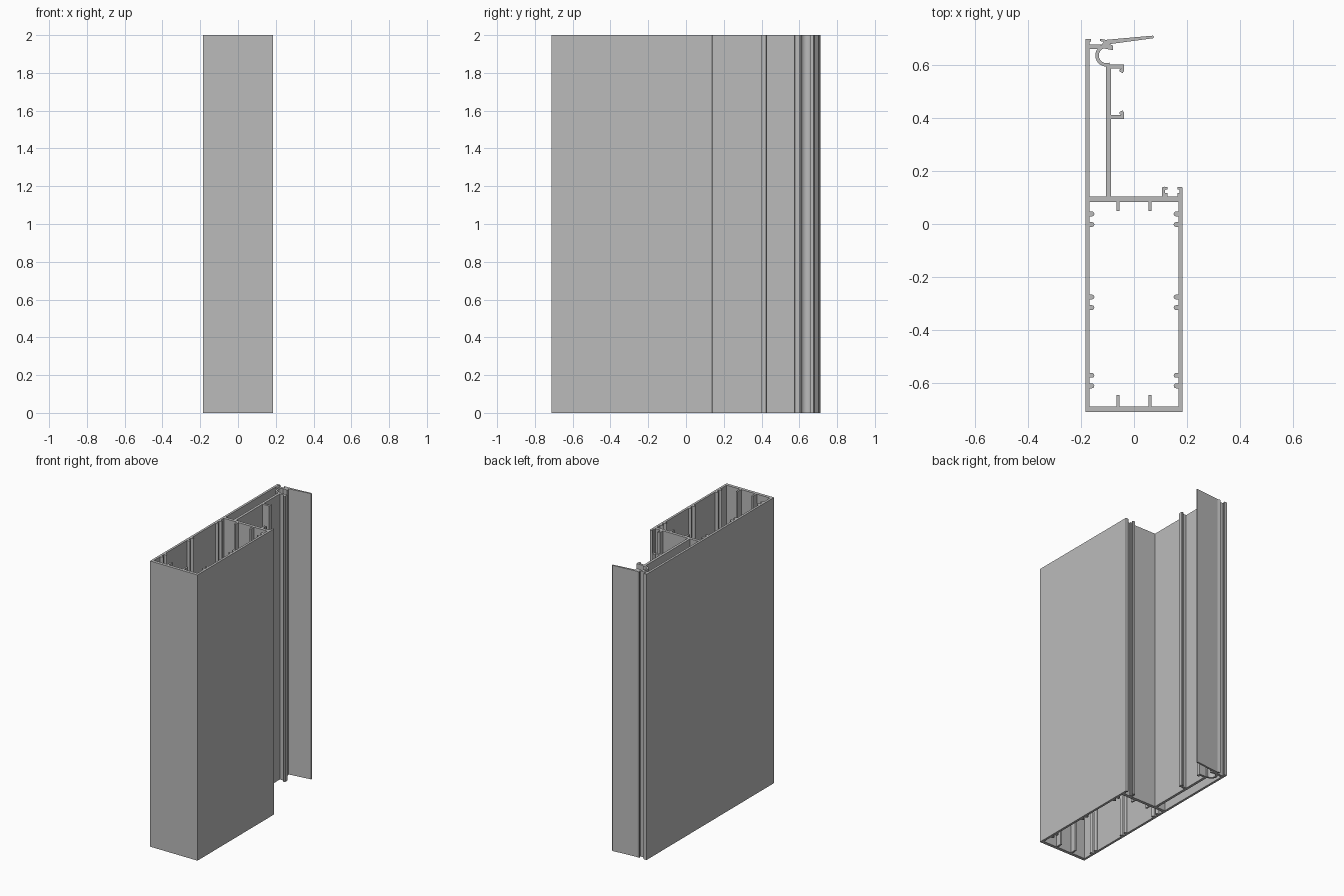
import bpy
from math import cos, sin, radians

HEIGHT = 2.0

cube = bpy.data.objects.get("Cube")
if cube:
    bpy.data.objects.remove(cube, do_unlink=True)

grey = bpy.data.materials.new("plain_grey")
grey.use_nodes = True
GREY = (0.5, 0.5, 0.5, 1)
grey.diffuse_color = GREY
grey.node_tree.nodes["Principled BSDF"].inputs["Base Color"].default_value = GREY


def extrude(name, *outlines, smooth=False):
    """Extrude closed outlines to full height; nested outlines become holes."""
    curve = bpy.data.curves.new(name, "CURVE")
    curve.dimensions = "2D"
    curve.fill_mode = "BOTH"
    curve.extrude = HEIGHT / 2
    for pts in outlines:
        spline = curve.splines.new("POLY")
        spline.points.add(len(pts) - 1)
        for p, (x, y) in zip(spline.points, pts):
            p.co = (x, y, HEIGHT / 2, 1)
        spline.use_cyclic_u = True
    obj = bpy.data.objects.new(name, curve)
    obj.location.z = HEIGHT / 2
    bpy.context.collection.objects.link(obj)
    bpy.ops.object.select_all(action="DESELECT")
    obj.select_set(True)
    bpy.context.view_layer.objects.active = obj
    bpy.ops.object.convert(target="MESH")
    obj = bpy.context.object
    # stand the part on the ground
    low = min(v.co.z for v in obj.data.vertices)
    for v in obj.data.vertices:
        v.co.z -= low
    obj.location.z = 0
    obj.data.materials.clear()
    obj.data.materials.append(grey)
    if smooth:
        bpy.ops.object.shade_smooth_by_angle(angle=radians(35))
    else:
        bpy.ops.object.shade_flat()
    return obj


def rect(x0, x1, y0, y1):
    return [(x0, y0), (x1, y0), (x1, y1), (x0, y1)]


def arc(cx, cy, r, a0, a1, n):
    angles = [radians(a0 + (a1 - a0) * i / n) for i in range(n + 1)]
    return [(cx + r * cos(a), cy + r * sin(a)) for a in angles]


# Main tube with the tall left wall and its top lip
W, WALL = 0.184, 0.016
INNER = W - WALL
BOTTOM, TOP = -0.711, 0.104
extrude("main_tube",
        [(-W, BOTTOM), (W, BOTTOM), (W, TOP), (-INNER, TOP), (-INNER, 0.662),
         (-0.135, 0.662), (-0.122, 0.678), (-INNER, 0.678), (-INNER, 0.688),
         (-0.162, 0.69), (-0.162, 0.699), (-W, 0.699)],
        rect(-INNER, INNER, BOTTOM + 0.022, TOP - 0.021))

# Inner web
extrude("inner_web", rect(-0.105, -0.087, TOP, 0.603))

# Stubs on the end walls, rounded ribs on the side walls
for side, s in (("right", -1), ("left", 1)):
    x = 0.06 * s
    extrude(side + "_back_stub", rect(x - 0.006, x + 0.006, 0.049, TOP - 0.021))
    extrude(side + "_front_stub", rect(x - 0.006, x + 0.006, BOTTOM + 0.022, -0.646))
    for i, y in enumerate((0.038, -0.002, -0.276, -0.316, -0.572, -0.612)):
        tip = arc(0.159, y, 0.009, 90, 270, 8)
        rib = [(INNER, y + 0.009)] + tip + [(INNER, y - 0.009)]
        extrude(f"{side}_rib_{i + 1}", [(px * s, py) for px, py in rib], smooth=True)

# Pair of facing clips on the back of the tube
clip = [(0.039, 0), (0.039, 0.034), (0.031, 0.037), (0.019, 0.035), (0.019, 0.027),
        (0.027, 0.025), (0.027, 0.014), (0.019, 0.013), (0.019, 0)]
for side, s in (("inner", -1), ("outer", 1)):
    extrude(side + "_clip", [(0.145 + s * x, TOP + y) for x, y in clip])

# Two shelves with inward-facing hooked ends
hook = [(-0.087, 0), (-0.038, 0), (-0.038, -0.026), (-0.043, -0.032),
        (-0.055, -0.026), (-0.055, -0.020), (-0.048, -0.015), (-0.087, -0.015)]
extrude("upper_hook", [(x, 0.603 + y) for x, y in hook])
extrude("lower_hook", [(x, 0.397 - y) for x, y in hook])

# Round hinge socket
extrude("hinge_socket",
        arc(-0.104, 0.637, 0.042, 62, 292, 24) + arc(-0.104, 0.637, 0.029, 292, 62, 24),
        smooth=True)

# Socket lip that carries the angled flap
extrude("angled_flap",
        [(-0.122, 0.665), (-0.080, 0.657), (-0.080, 0.674), (-0.092, 0.680),
         (0.072, 0.702), (0.077, 0.707), (0.072, 0.712), (-0.108, 0.696),
         (-0.128, 0.700), (-0.128, 0.692), (-0.115, 0.688), (-0.122, 0.678)])
